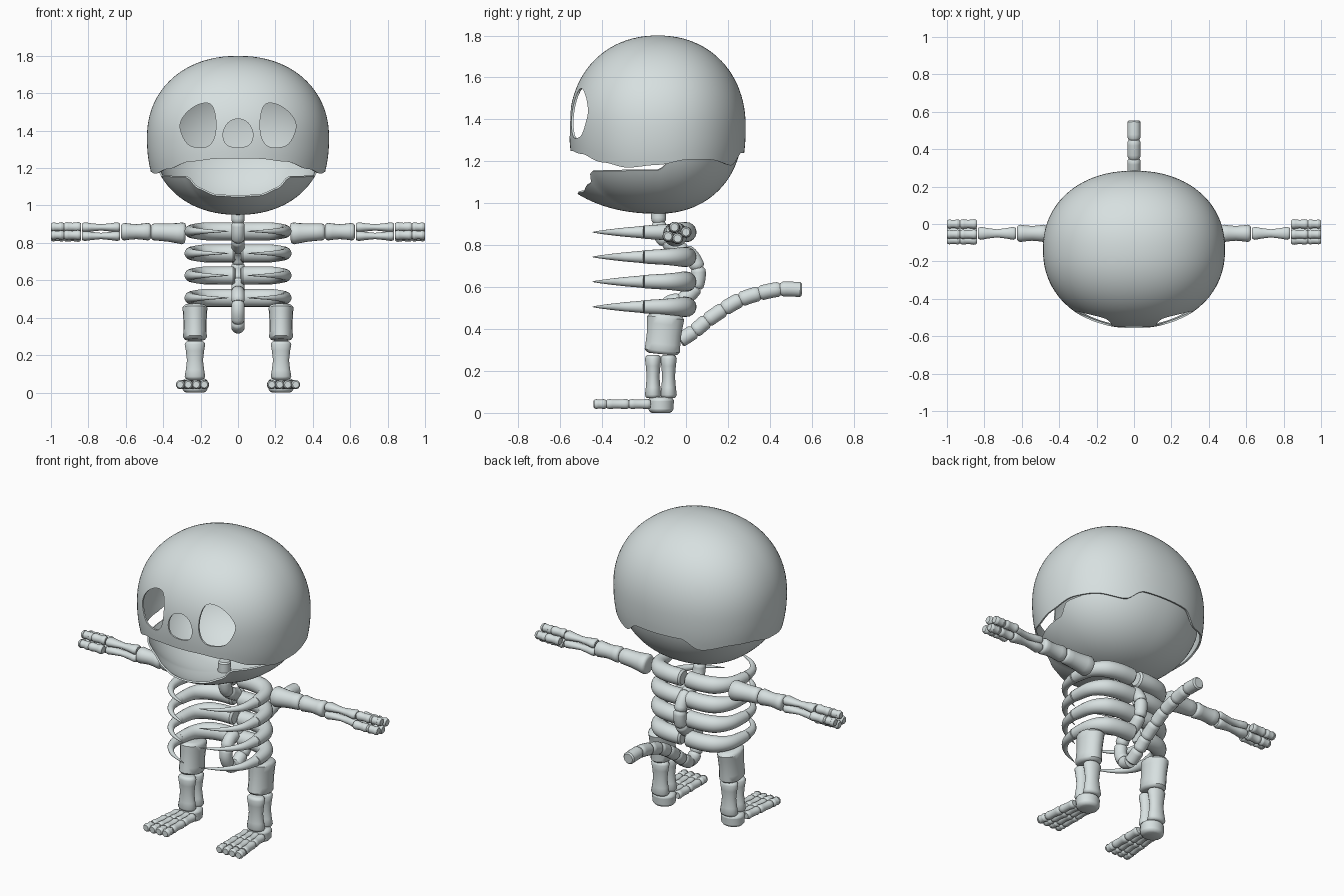
import bpy, bmesh, math
from mathutils import Vector

if "Cube" in bpy.data.objects:
    bpy.data.objects.remove(bpy.data.objects["Cube"])

bone_mat = bpy.data.materials.new("pale_bone")
bone_mat.diffuse_color = (0.68, 0.745, 0.745, 1)
bone_mat.use_nodes = True
bone_mat.node_tree.nodes["Principled BSDF"].inputs["Base Color"].default_value = bone_mat.diffuse_color


def make(name, bm, mirror=False):
    bmesh.ops.recalc_face_normals(bm, faces=bm.faces)
    if mirror:
        geo = bmesh.ops.duplicate(bm, geom=bm.verts[:] + bm.edges[:] + bm.faces[:])["geom"]
        for v in [g for g in geo if isinstance(g, bmesh.types.BMVert)]:
            v.co.x *= -1
        bmesh.ops.reverse_faces(bm, faces=[g for g in geo if isinstance(g, bmesh.types.BMFace)])
    me = bpy.data.meshes.new(name)
    bm.to_mesh(me)
    bm.free()
    me.materials.append(bone_mat)
    ob = bpy.data.objects.new(name, me)
    bpy.context.collection.objects.link(ob)
    return ob


def spline(pts, steps, closed=False):
    """Catmull-Rom curve through the points."""
    P = [Vector(p) for p in pts]
    n = len(P)
    get = (lambda i: P[i % n]) if closed else (lambda i: P[max(0, min(n - 1, i))])
    out = []
    for i in range(n if closed else n - 1):
        a, b, c, d = get(i - 1), get(i), get(i + 1), get(i + 2)
        for k in range(steps):
            t = k / steps
            out.append(0.5 * (2 * b + (c - a) * t + (2 * a - 5 * b + 4 * c - d) * t * t
                              + (3 * b - a - 3 * c + d) * t ** 3))
    if not closed:
        out.append(P[-1])
    return out


def tube(bm, pts, radii, ref, flat=1.0, sides=18):
    """Capped tube; the radius along ref is r, across it r * flat."""
    rings = []
    for i, p in enumerate(pts):
        tan = (pts[min(i + 1, len(pts) - 1)] - pts[max(i - 1, 0)]).normalized()
        u = (Vector(ref) - tan * tan.dot(Vector(ref))).normalized()
        w = tan.cross(u)
        rings.append([bm.verts.new(p + radii[i] * (u * math.cos(a) + w * flat * math.sin(a)))
                      for a in (2 * math.pi * k / sides for k in range(sides))])
    for r, s in zip(rings, rings[1:]):
        for k in range(sides):
            bm.faces.new((r[k], r[(k + 1) % sides], s[(k + 1) % sides], s[k]))
    bm.faces.new(rings[0][::-1])
    bm.faces.new(rings[-1])


def bone(bm, p, q, r0, r1, ref, waist=0.9, flat=1.0):
    """Straight bone with rounded ends and a narrower waist."""
    p, q = Vector(p), Vector(q)
    e = min(0.25, 0.016 / (q - p).length)
    prof = [(0, .72), (e * .3, .88), (e, 1), (.25, (1 + waist) / 2), (.5, waist),
            (.75, (1 + waist) / 2), (1 - e, 1), (1 - e * .3, .88), (1, .72)]
    tube(bm, [p.lerp(q, t) for t, _ in prof],
         [(r0 + (r1 - r0) * t) * k for t, k in prof], ref, flat)


def chain(bm, path, count, r0, r1, ref):
    """Row of short bones along a smooth path."""
    n = len(path) - 1
    for i in range(count):
        seg = path[i * n // count:(i + 1) * n // count + 1]
        m = len(seg) - 1
        rad = [(r0 + (r1 - r0) * (i + j / m) / count) * (.8 if j in (0, m) else 1) for j in range(m + 1)]
        tube(bm, seg, rad, ref)


def keyed(keys, a):
    """Smoothly blended value between (angle, value) keys."""
    for (a0, v0), (a1, v1) in zip(keys, keys[1:]):
        if a <= a1:
            t = (a - a0) / (a1 - a0)
            return v0 + (v1 - v0) * t * t * (3 - 2 * t)
    return keys[-1][1]


def shell(keys, rx, front, back, up, low, pole, n=2.15, cols=120, rows=28):
    """Superellipsoid shell from a wavy rim to its top (1) or bottom (-1)."""
    bm = bmesh.new()
    zc, yc = 1.36, -0.135
    grid = []
    for c in range(cols):
        a = 2 * math.pi * c / cols
        deg = math.degrees(min(a, 2 * math.pi - a))
        h = keyed(keys, deg) - zc
        p0 = math.asin(h / (up if h > 0 else low))
        ry = front(deg) if deg < 90 else back
        hr = (abs(math.sin(a) / rx) ** n + abs(math.cos(a) / ry) ** n) ** (-1 / n)
        col = []
        for k in range(rows + 1):
            s = math.sin(p0 + (pole * math.pi / 2 - p0) * k / rows)
            r = hr * max(0, 1 - abs(s) ** n) ** (1 / n)
            col.append(bm.verts.new((r * math.sin(a), yc - r * math.cos(a), zc + s * (up if s > 0 else low))))
        grid.append(col)
    for c in range(cols):
        A, B = grid[c], grid[(c + 1) % cols]
        for k in range(rows):
            bm.faces.new((A[k], B[k], B[k + 1], A[k + 1]))
    bmesh.ops.remove_doubles(bm, verts=bm.verts, dist=0.0004)
    return bm


def bake(ob):
    dg = bpy.context.evaluated_depsgraph_get()
    me = bpy.data.meshes.new_from_object(ob.evaluated_get(dg))
    ob.modifiers.clear()
    ob.data = me


# skull cap with wavy lower rim
rim = [(0, 1.25), (15, 1.25), (35, 1.235), (55, 1.195), (72, 1.17), (90, 1.183), (108, 1.208),
       (122, 1.208), (145, 1.18), (160, 1.24), (180, 1.24)]
skull = make("skull", shell(rim, .487, lambda d: .422, .42, .44, .55, 1))
# lower jaw with dipped front lip
lip = [(0, 1.045), (18, 1.052), (34, 1.09), (41, 1.152), (90, 1.157), (101, 1.215), (150, 1.26), (180, 1.28)]
jaw = make("jaw", shell(lip, .462, lambda d: .565 - .1 * min(1, d / 40) ** 2, .404, .44, .41, -1))
for ob in (skull, jaw):
    m = ob.modifiers.new("thickness", 'SOLIDIFY')
    m.thickness, m.offset = 0.01, -1

# eye and nose openings
eye = [(.31, 1.42), (.28, 1.49), (.21, 1.54), (.145, 1.54), (.12, 1.47), (.122, 1.38), (.15, 1.325), (.2, 1.31), (.27, 1.33)]
nose = [(-.08, 1.38), (-.055, 1.44), (0, 1.463), (.055, 1.44), (.08, 1.38), (.06, 1.325), (0, 1.31), (-.06, 1.325)]
bm = bmesh.new()
for outline in (eye, [(-x, z) for x, z in eye], nose):
    pts = spline([(x, 0, z) for x, z in outline], 6, True)
    f = bm.faces.new([bm.verts.new((p.x, -.9, p.z)) for p in pts])
    ext = bmesh.ops.extrude_face_region(bm, geom=[f])["geom"]
    bmesh.ops.translate(bm, vec=(0, .65, 0), verts=[g for g in ext if isinstance(g, bmesh.types.BMVert)])
cutter = make("face_cutter", bm)
cutter.hide_render = True
m = skull.modifiers.new("openings", 'BOOLEAN')
m.operation, m.solver, m.object = 'DIFFERENCE', 'EXACT', cutter
bake(skull)
bake(jaw)
bpy.data.objects.remove(cutter)

# spine and tail
bm = bmesh.new()
spine = spline([(0, -.13, 1.02), (0, -.13, .92), (0, -.115, .84), (0, -.05, .79), (0, .02, .755), (0, .058, .68),
                (0, .045, .6), (0, -.01, .545), (0, -.085, .52), (0, -.115, .44), (0, -.08, .365), (0, -.03, .35)], 8)
chain(bm, spine, 9, .036, .036, (1, 0, 0))
make("spine", bm)
bm = bmesh.new()
tail = spline([(0, -.03, .345), (0, .04, .39), (0, .1, .44), (0, .18, .495), (0, .26, .54),
               (0, .35, .57), (0, .45, .59), (0, .553, .588)], 8)
chain(bm, tail, 7, .036, .036, (1, 0, 0))
make("tail", bm)

# ribs: thick back half and tapered front half
for i, z in enumerate((.862, .744, .626, .506)):
    bm = bmesh.new()
    rear = spline([(.015, 0, z), (.11, 0, z), (.19, -.025, z), (.24, -.09, z), (.255, -.2, z)], 6)
    tip = spline([(.255, -.2, z), (.235, -.3, z), (.165, -.385, z), (.05, -.445, z)], 6)
    k = len(rear) - 1
    rr = [.048 - .017 * max(0, (j / k - .45) / .55) for j in range(k + 1)]
    rr[0] = rr[0] * .8
    tube(bm, rear, rr, (0, 0, 1))
    tube(bm, tip, [.03 * (1 - j / (len(tip) - 1)) + .001 for j in range(len(tip))], (0, 0, 1))
    make("ribs_%d" % (i + 1), bm, True)

# arms: shoulder, upper arm, paired forearm bones, four fingers
Z, Y, up = .86, -.05, (0, 0, 1)
bm = bmesh.new()
bone(bm, (.28, Y, .85), (.465, Y, Z), .06, .044, up, .93)
bone(bm, (.465, Y, Z), (.625, Y, Z), .047, .047, up, .85)
make("upper_arms", bm, True)
bm = bmesh.new()
for s in (-1, 1):
    bone(bm, (.63, Y, Z + s * .023), (.835, Y, Z + s * .023), .027, .027, up, .62, 1.3)
make("forearms", bm, True)
bm = bmesh.new()
for y, z in ((-.055, .885), (.0, .862), (-.085, .842), (-.04, .832)):
    bone(bm, (.84, y, z), (.93, y, z), .027, .026, up, .85)
    bone(bm, (.93, y, z), (1.0, y, z), .026, .025, up, .85)
make("hands", bm, True)

# legs: thigh, paired shin bones, foot with four toes
side, X = (1, 0, 0), .23
bm = bmesh.new()
bone(bm, (X, -.095, .47), (X, -.115, .28), .067, .063, side, .95, 1.35)
make("thighs", bm, True)
bm = bmesh.new()
for y in (-.157, -.083):
    bone(bm, (X, y, .275), (X, y, .07), .055, .055, side, .78, .72)
make("shins", bm, True)
bm = bmesh.new()
bone(bm, (X, -.12, .075), (X, -.12, 0), .07, .065, side, 1, .92)
for k in range(4):
    a, b = X + (k - 1.5) * .034, X + .015 + (k - 1.5) * .043
    row = [Vector((a, -.17, .042)).lerp(Vector((b, -.44, .042)), t) for t in (0, .38, .78, 1)]
    for p, q in zip(row, row[1:]):
        bone(bm, p, q, .025, .024, side, .88)
make("feet", bm, True)

# smooth shading with crisp rims
for ob in bpy.data.objects:
    ob.select_set(True)
    bpy.context.view_layer.objects.active = ob
bpy.ops.object.shade_smooth_by_angle(angle=math.radians(40))
